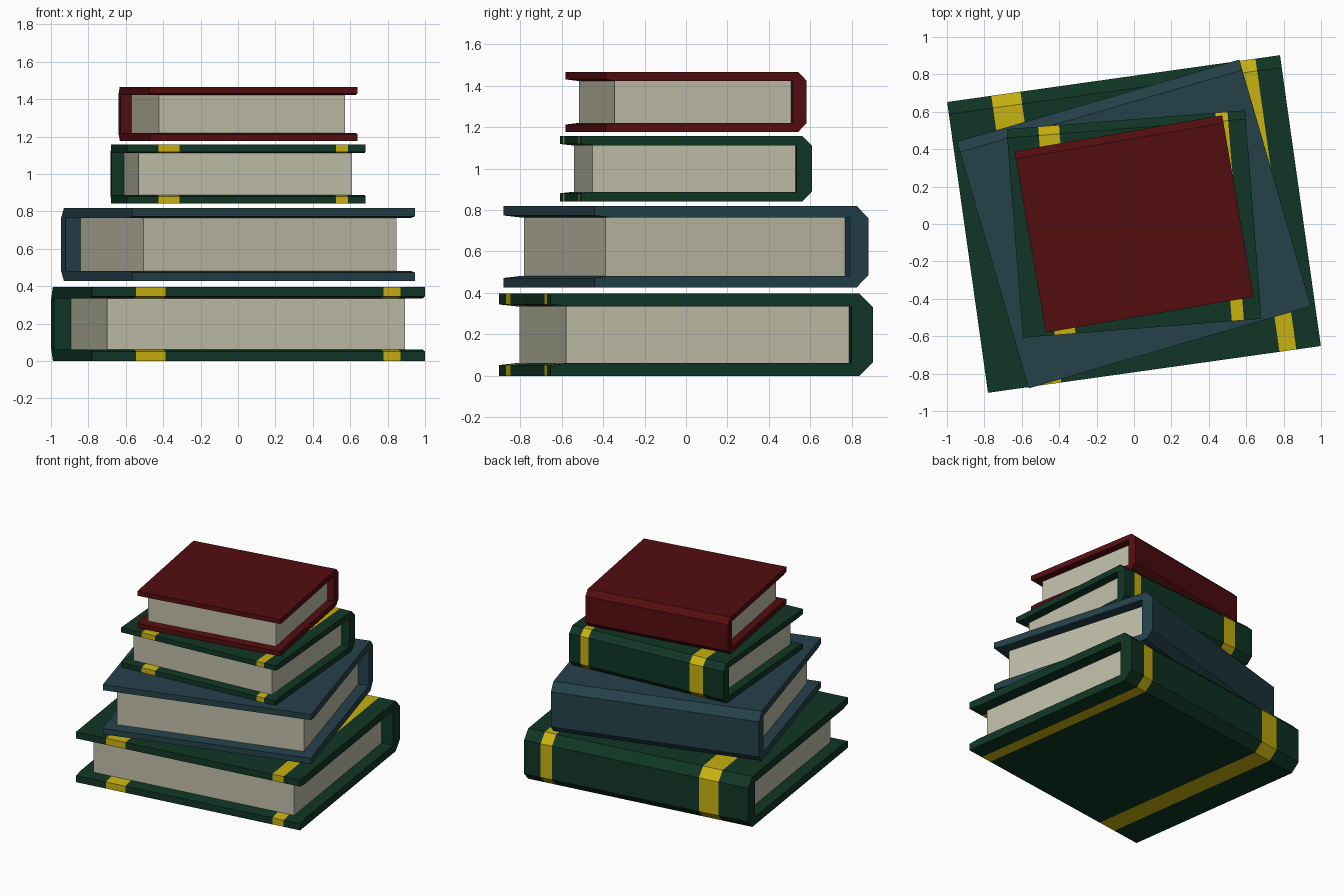
import bpy
import bmesh
from math import radians

if "Cube" in bpy.data.objects:
    bpy.data.objects.remove(bpy.data.objects["Cube"])


def material(name, rgb):
    m = bpy.data.materials.new(name)
    m.diffuse_color = (*rgb, 1.0)
    m.use_nodes = True
    m.node_tree.nodes["Principled BSDF"].inputs["Base Color"].default_value = m.diffuse_color
    return m


GREEN = material("dark green cloth", (0.005, 0.036, 0.018))
BLUE = material("slate blue cloth", (0.018, 0.052, 0.068))
RED = material("dark red cloth", (0.088, 0.004, 0.005))
GOLD = material("gold band", (0.58, 0.44, 0.005))
PAPER = material("cream paper", (0.52, 0.51, 0.39))

# Shared book proportions (largest book, spine at +y)
HALF_L, HALF_D = 0.8985, 0.785
PAGE_L, PAGE_FRONT, SPINE_IN = 0.805, -0.697, 0.68
BANDS = [(-0.66, -0.503), (0.675, 0.766)]


def extrude_profile(name, profile, xs, mats, mat_rule):
    """Sweep a (y, z) outline along x through stations xs, colouring each span."""
    bm = bmesh.new()
    rings = [[bm.verts.new((x, y, z)) for y, z in profile] for x in xs]
    n = len(profile)
    for i in range(len(xs) - 1):
        for j in range(n):
            k = (j + 1) % n
            f = bm.faces.new((rings[i][j], rings[i][k], rings[i + 1][k], rings[i + 1][j]))
            f.material_index = mat_rule((xs[i] + xs[i + 1]) / 2)
    bm.faces.new(rings[0])
    bm.faces.new(rings[-1])
    bmesh.ops.recalc_face_normals(bm, faces=bm.faces)
    mesh = bpy.data.meshes.new(name)
    bm.to_mesh(mesh)
    bm.free()
    for m in mats:
        mesh.materials.append(m)
    ob = bpy.data.objects.new(name, mesh)
    bpy.context.collection.objects.link(ob)
    return ob


def book(name, scale, z0, z1, t, angle, cloth, banded):
    s, h = scale, z1 - z0
    c = 0.066 * s                       # spine corner chamfer
    back, front = HALF_D * s, -HALF_D * s
    # lower half of the C-shaped cover, then mirrored for the upper half
    low = [(SPINE_IN * s, t), (PAGE_FRONT * s, t), (front, t * 0.84),
           (front, 0), (back - c, 0), (back, c)]
    profile = low + [(y, h - z) for y, z in reversed(low)]
    bands = [(a * s, b * s) for a, b in BANDS] if banded else []
    xs = sorted([-HALF_L * s, HALF_L * s] + [x for b in bands for x in b])
    cover = extrude_profile(name + "_cover", profile, xs, [cloth, GOLD] if banded else [cloth],
                            lambda x: int(any(a < x < b for a, b in bands)))
    # page block between the boards
    y0, y1, e = PAGE_FRONT * s, (SPINE_IN + 0.01) * s, 0.002
    pages = extrude_profile(name + "_pages",
                            [(y0, t - e), (y1, t - e), (y1, h - t + e), (y0, h - t + e)],
                            [-PAGE_L * s, PAGE_L * s], [PAPER], lambda x: 0)
    for ob in (cover, pages):
        ob.location.z = z0
        ob.rotation_euler.z = radians(angle)


# Stack from bottom to top
book("bottom_book", 1.0, 0.0, 0.397, 0.062, 8.0, GREEN, True)
book("second_book", 0.875, 0.427, 0.819, 0.054, 16.2, BLUE, False)
book("third_book", 0.712, 0.842, 1.157, 0.046, 4.5, GREEN, True)
book("top_book", 0.627, 1.176, 1.466, 0.043, 9.8, RED, False)
